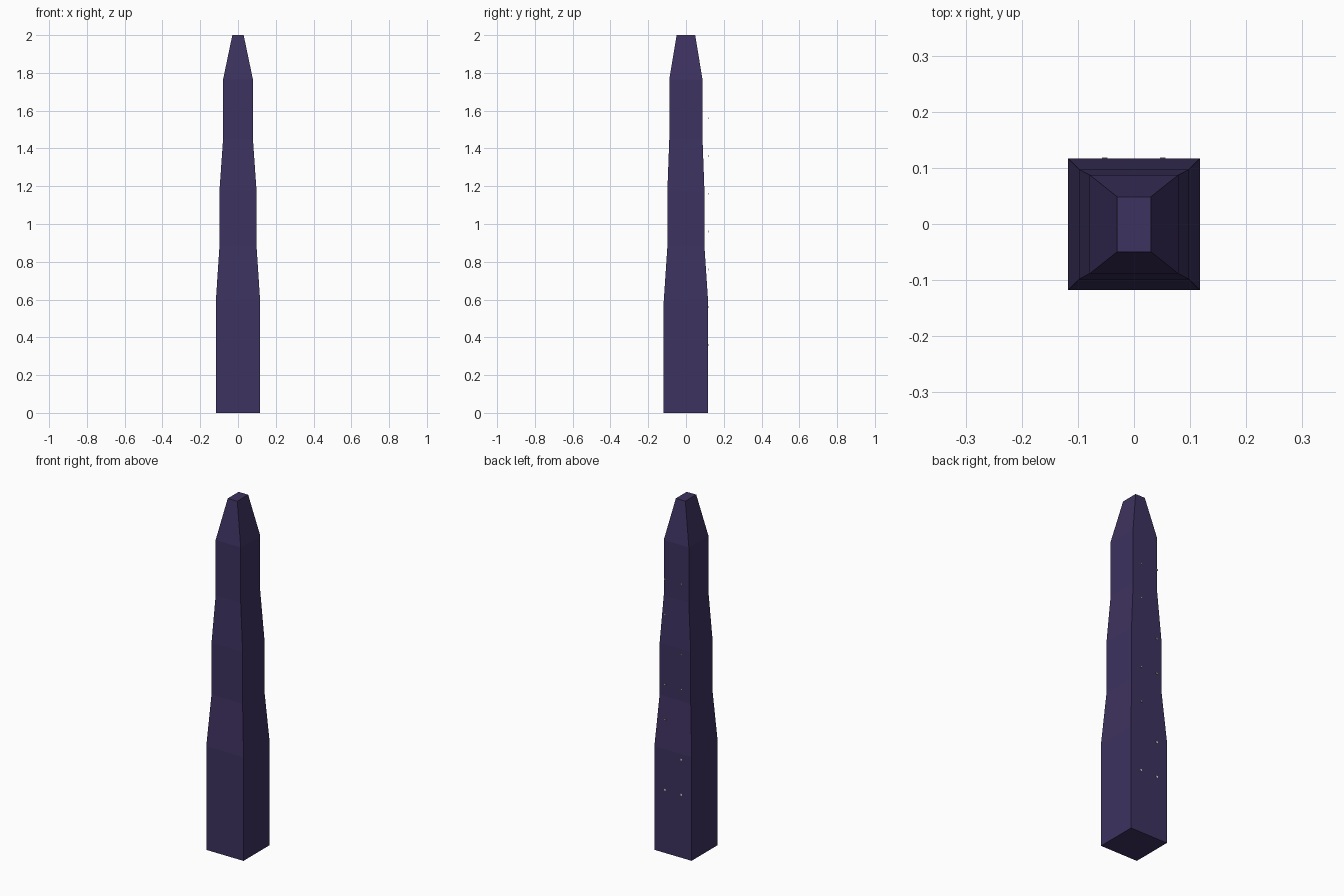
import bpy, bmesh
from mathutils import Matrix

if "Cube" in bpy.data.objects:
    bpy.data.objects.remove(bpy.data.objects["Cube"])


def material(name, rgb):
    m = bpy.data.materials.new(name)
    m.diffuse_color = (*rgb, 1)
    m.use_nodes = True
    m.node_tree.nodes["Principled BSDF"].inputs["Base Color"].default_value = m.diffuse_color
    return m


def add_object(name, bm, mat):
    bmesh.ops.recalc_face_normals(bm, faces=bm.faces)
    mesh = bpy.data.meshes.new(name)
    bm.to_mesh(mesh)
    bm.free()
    mesh.materials.append(mat)
    obj = bpy.data.objects.new(name, mesh)
    bpy.context.collection.objects.link(obj)
    return obj


wall = material("dark_purple", (0.047, 0.032, 0.115))
glow = material("pale_light", (0.75, 0.8, 0.6))

# Tower: rectangular sections (height, half width, half depth)
sections = [
    (0.0, 0.1175, 0.1175), (0.59, 0.1175, 0.1175),
    (0.883, 0.098, 0.098), (1.178, 0.098, 0.098),
    (1.45, 0.079, 0.088), (1.765, 0.079, 0.088),
    (2.0, 0.03, 0.049),
]
bm = bmesh.new()
rings = [[bm.verts.new((sx * hx, sy * hy - 0.0005, z))
          for sx, sy in ((-1, -1), (1, -1), (1, 1), (-1, 1))]
         for z, hx, hy in sections]
for low, high in zip(rings, rings[1:]):
    for i in range(4):
        j = (i + 1) % 4
        bm.faces.new((low[i], low[j], high[j], high[i]))
bm.faces.new(rings[0])
bm.faces.new(rings[-1])
add_object("tower_body", bm, wall)

# Tiny lit windows standing in two columns at the back, some rows unlit
columns = {-0.052: (0, 1, 3, 4, 6), 0.051: (0, 2, 3, 5, 6)}
bm = bmesh.new()
for x, rows in columns.items():
    for row in rows:
        place = Matrix.Translation((x, 0.1175, 0.36 + 0.2 * row))
        bmesh.ops.create_cube(bm, size=1, matrix=place @ Matrix.Diagonal((0.01, 0.002, 0.01, 1)))
add_object("back_windows", bm, glow)
